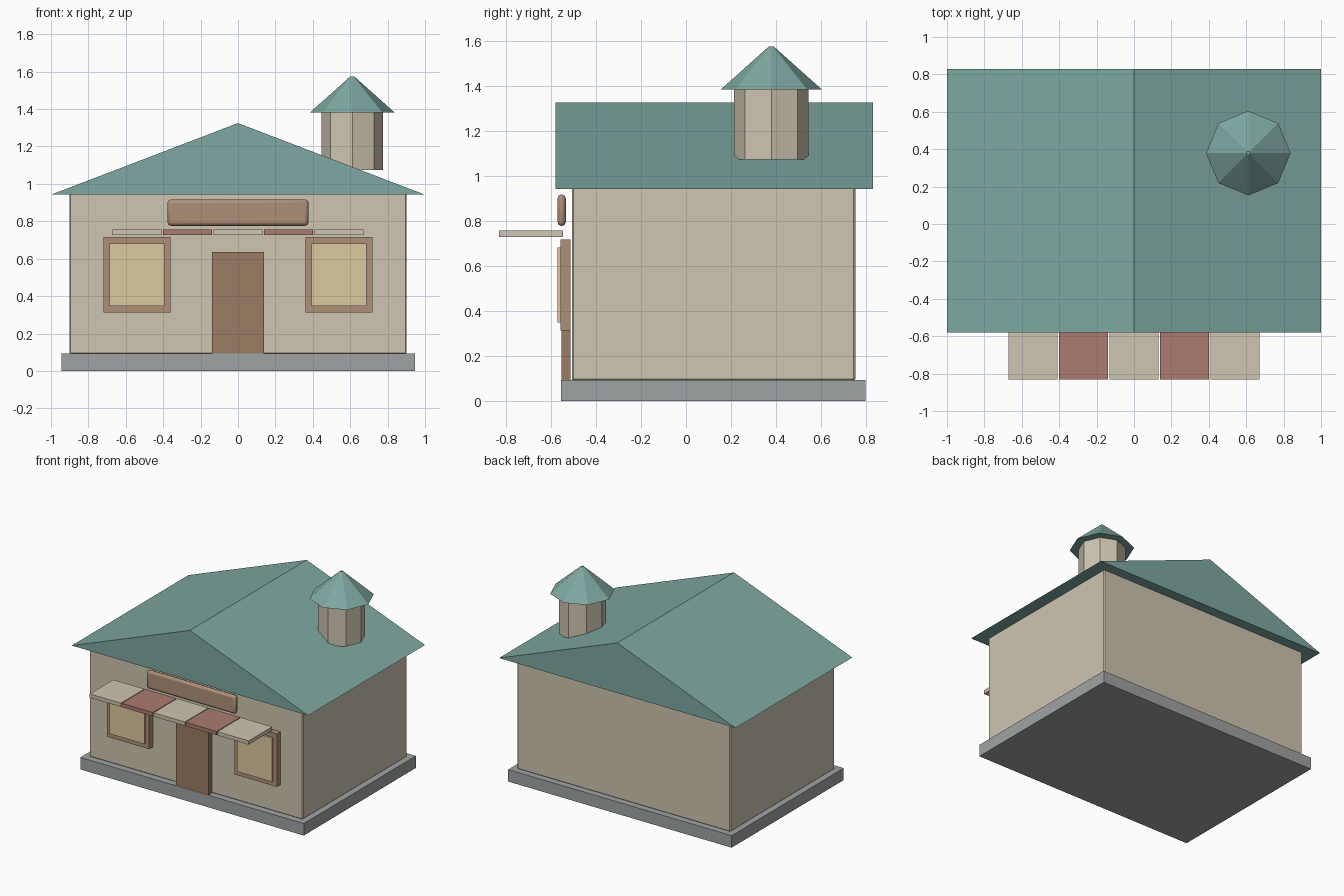
import bpy, math

if "Cube" in bpy.data.objects:
    bpy.data.objects.remove(bpy.data.objects["Cube"])

def material(name, rgb):
    m = bpy.data.materials.new(name)
    m.diffuse_color = (*rgb, 1)
    m.use_nodes = True
    m.node_tree.nodes["Principled BSDF"].inputs["Base Color"].default_value = m.diffuse_color
    return m

CREAM = material("cream", (0.62, 0.56, 0.44))
TEAL = material("teal", (0.21, 0.39, 0.36))
STONE = material("stone", (0.35, 0.37, 0.37))
WOOD = material("wood", (0.33, 0.20, 0.12))
FRAME = material("frame_wood", (0.43, 0.28, 0.19))
GLASS = material("warm_glass", (0.72, 0.60, 0.35))
RED = material("awning_red", (0.41, 0.20, 0.16))

def bevel(ob, width, segments):
    mod = ob.modifiers.new("bevel", 'BEVEL')
    mod.width, mod.segments = width, segments

def box(name, x, y, z, mat):
    """Box from (min, max) ranges on each axis."""
    bpy.ops.mesh.primitive_cube_add(size=1, location=[(a + b) / 2 for a, b in (x, y, z)])
    ob = bpy.context.object
    ob.name = name
    ob.scale = [b - a for a, b in (x, y, z)]
    bpy.ops.object.transform_apply(location=False, rotation=False, scale=True)
    ob.data.materials.append(mat)
    return ob

def octagon(name, r1, r2, z1, z2, mat):
    bpy.ops.mesh.primitive_cone_add(vertices=8, radius1=r1, radius2=r2, depth=z2 - z1,
                                    location=(0.611, 0.379, (z1 + z2) / 2))
    ob = bpy.context.object
    ob.name = name
    ob.data.materials.append(mat)

# Foundation and walls
box("foundation", (-0.945, 0.945), (-0.555, 0.798), (0, 0.092), STONE)
walls = box("walls", (-0.902, 0.902), (-0.507, 0.752), (0.09, 0.95), CREAM)
bevel(walls, 0.007, 1)

# Gabled roof: triangular prism with ridge along y
profile = [(-1, 0.942), (1, 0.942), (0, 1.325)]
verts = [(x, y, z) for y in (-0.58, 0.83) for x, z in profile]
mesh = bpy.data.meshes.new("roof")
mesh.from_pydata(verts, [], [(0, 1, 2), (5, 4, 3), (0, 3, 4, 1), (1, 4, 5, 2), (2, 5, 3, 0)])
mesh.materials.append(TEAL)
bpy.context.collection.objects.link(bpy.data.objects.new("roof", mesh))

# Octagonal roof turret
octagon("turret_body", 0.165, 0.165, 1.073, 1.385, CREAM)
octagon("turret_roof", 0.226, 0.01, 1.382, 1.575, TEAL)

# Door
box("door", (-0.138, 0.138), (-0.553, -0.513), (0.09, 0.635), WOOD)

# Windows
for side, c in (("left", -0.54), ("right", 0.54)):
    box(f"window_frame_{side}", (c - 0.179, c + 0.179), (-0.557, -0.513), (0.312, 0.717), FRAME)
    box(f"window_pane_{side}", (c - 0.148, c + 0.148), (-0.571, -0.54), (0.348, 0.682), GLASS)

# Awning slats
for i in range(5):
    c = (i - 2) * 0.27
    box(f"awning_panel_{i + 1}", (c - 0.132, c + 0.132), (-0.831, -0.547), (0.727, 0.756),
        RED if i % 2 else CREAM)

# Blank sign board with rounded edges
sign = box("sign_board", (-0.377, 0.377), (-0.571, -0.534), (0.776, 0.917), FRAME)
bevel(sign, 0.018, 2)
bpy.context.view_layer.objects.active = sign
bpy.ops.object.shade_smooth_by_angle(angle=math.radians(50))
